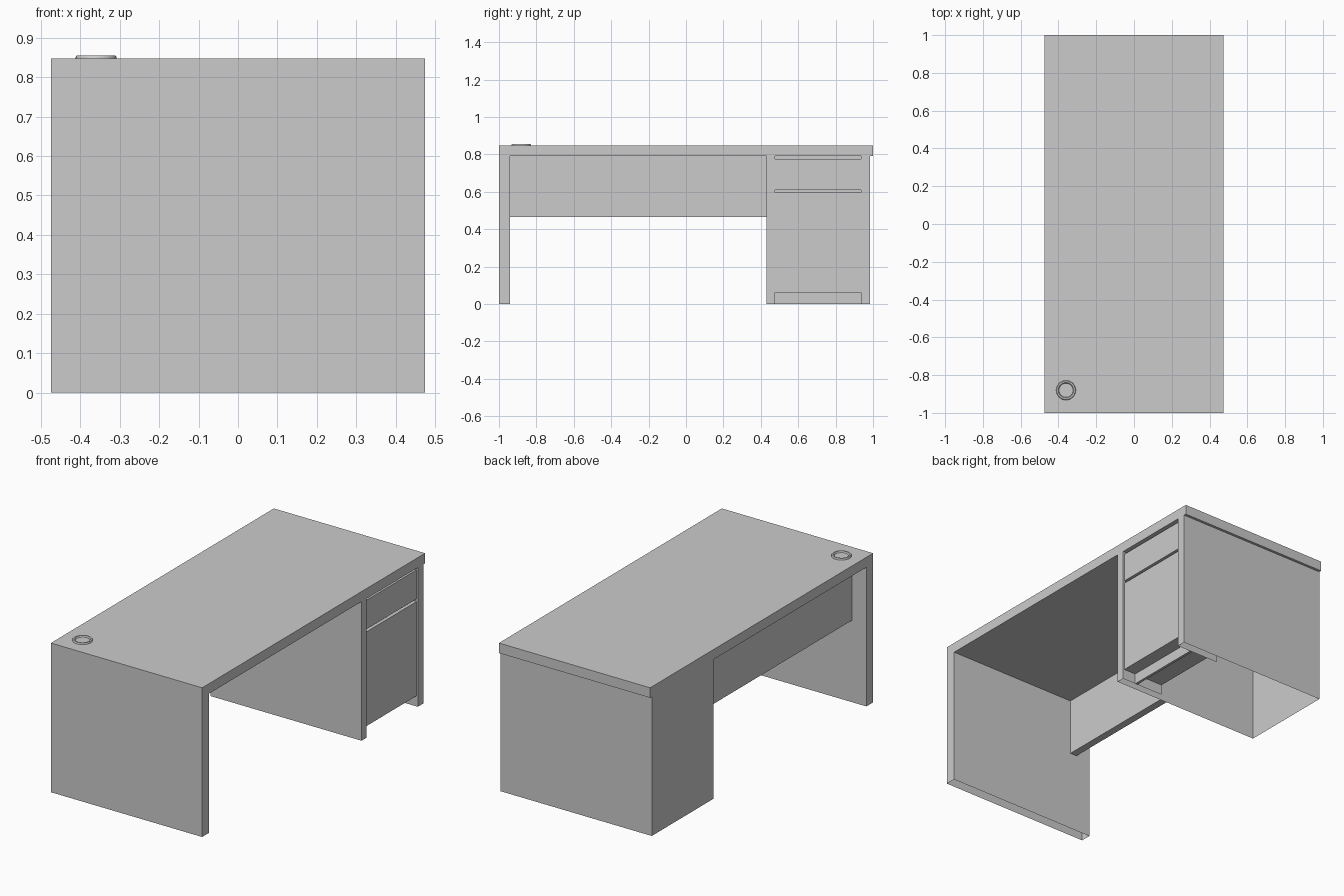
import bpy, bmesh, math

if "Cube" in bpy.data.objects:
    bpy.data.objects.remove(bpy.data.objects["Cube"])

XF, TOP, UNDER = 0.475, 0.847, 0.79
SIDES = ("-x", "+x", "-y", "+y", "-z", "+z")


def make(name, bm):
    me = bpy.data.meshes.new(name)
    bm.to_mesh(me)
    bm.free()
    ob = bpy.data.objects.new(name, me)
    bpy.context.collection.objects.link(ob)
    return ob


def box(name, x, y, z, skip=()):
    """Box from (min, max) ranges, leaving out the listed sides."""
    bm = bmesh.new()
    v = [bm.verts.new((a, b, c)) for a in x for b in y for c in z]
    quads = ((0, 1, 3, 2), (4, 6, 7, 5), (0, 4, 5, 1),
             (2, 3, 7, 6), (0, 2, 6, 4), (1, 5, 7, 3))
    for side, q in zip(SIDES, quads):
        if side not in skip:
            bm.faces.new([v[i] for i in q])
    return make(name, bm)


# Desktop, side panel (open underneath) and recessed modesty panel
box("desktop", (-XF, XF), (-1, 1), (UNDER, TOP))
box("side_panel", (-XF, XF), (-1, -0.94), (0, UNDER), ("-z", "+z"))
box("modesty_panel", (-0.385, -0.342), (-0.94, 0.43), (0.465, UNDER))

# Pedestal shell, open at the bottom and front
Y0, Y1, D0, D1, DB = 0.43, 0.985, 0.475, 0.935, 0.205
box("pedestal_shell", (-XF, XF), (Y0, Y1), (0, UNDER), ("-z", "+z", "+x"))

# Front stiles either side of the drawers
for name, a, b, outer in (("left_stile", Y0, D0, "-y"), ("right_stile", D1, Y1, "+y")):
    box(name, (DB, XF), (a, b), (0, UNDER), ("-z", "+z", "-x", outer))

# Drawer carcass and drawer fronts with finger gaps
box("drawer_carcass", (DB, 0.44), (D0, D1), (0.06, UNDER), ("-y", "+y", "+z"))
for name, z in (("lower_drawer", (0.06, 0.595)), ("upper_drawer", (0.61, 0.775))):
    box(name, (0.44, 0.467), (D0, D1), z, ("-x",))

# Recessed plinth
box("plinth", (0.375, 0.39), (D0, D1), (0, 0.06), ("+z",))

# Cable grommet: lathed ring with a flat centre
profile = ((0.052, 0.845), (0.052, 0.851), (0.049, 0.855), (0.041, 0.855),
           (0.038, 0.852), (0.037, 0.848), (0, 0.848))
bm = bmesh.new()
vs = [bm.verts.new((r, 0, z)) for r, z in profile]
es = [bm.edges.new(p) for p in zip(vs, vs[1:])]
bmesh.ops.spin(bm, geom=vs + es, axis=(0, 0, 1), cent=(0, 0, 0),
               angle=math.tau, steps=32)
bmesh.ops.remove_doubles(bm, verts=bm.verts, dist=1e-5)
bmesh.ops.recalc_face_normals(bm, faces=bm.faces)
grommet = make("cable_grommet", bm)
grommet.location = (-0.36, -0.88, 0)
if sum(p.normal.z for p in grommet.data.polygons) < 0:
    grommet.data.flip_normals()
bpy.context.view_layer.objects.active = grommet
grommet.select_set(True)
bpy.ops.object.shade_smooth_by_angle(angle=math.radians(40))
